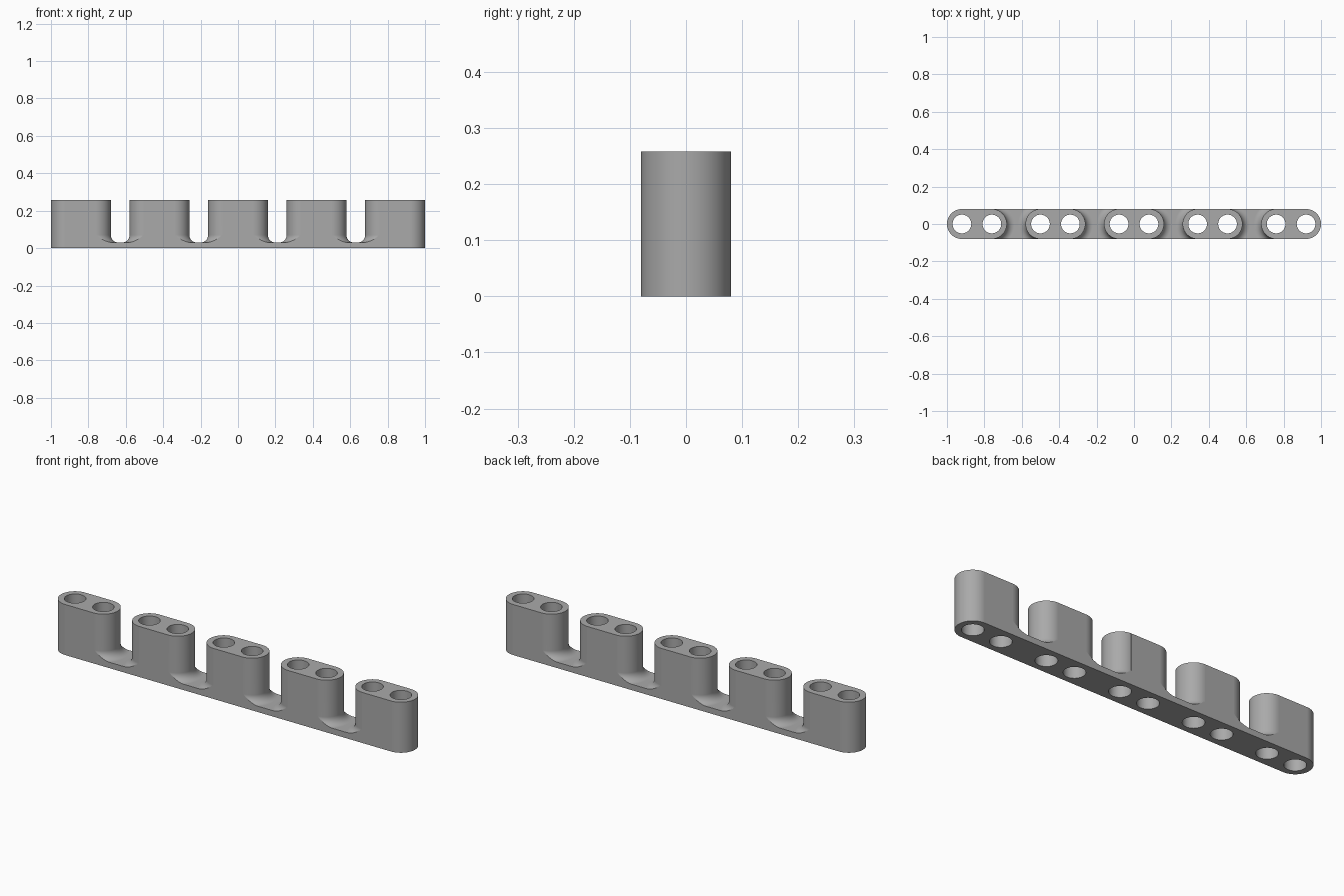
import bpy, bmesh
from math import cos, sin, pi, radians

cube = bpy.data.objects.get("Cube")
if cube:
    bpy.data.objects.remove(cube)

RADIUS = 0.08      # half width of the strip and radius of post ends
HEIGHT = 0.258
BASE = 0.03        # thickness of the connecting strip
FILLET = 0.04
PITCH = 0.42       # distance between posts
HOLE = 0.05
HOLE_X = 0.08      # hole offset from post centre
POSTS = [PITCH * i for i in range(-2, 3)]


def arc(cx, r, start, end, steps):
    angles = [radians(start + (end - start) * i / steps) for i in range(steps + 1)]
    return [(cx + r * cos(a), r * sin(a)) for a in angles]


def loft(bm, levels):
    """Closed solid through (outline, z) levels."""
    rings = [[bm.verts.new((x, y, z)) for x, y in pts] for pts, z in levels]
    for low, high in zip(rings, rings[1:]):
        for i in range(len(low)):
            bm.faces.new((low[i - 1], low[i], high[i], high[i - 1]))
    bm.faces.new(rings[0][::-1])
    bm.faces.new(rings[-1])


def make_object(name, bm):
    bmesh.ops.recalc_face_normals(bm, faces=bm.faces)
    mesh = bpy.data.meshes.new(name)
    bm.to_mesh(mesh)
    bm.free()
    obj = bpy.data.objects.new(name, mesh)
    bpy.context.collection.objects.link(obj)
    return obj


grey = bpy.data.materials.new("plain grey")
grey.use_nodes = True
colour = (0.4, 0.4, 0.4, 1)
grey.diffuse_color = colour
grey.node_tree.nodes["Principled BSDF"].inputs["Base Color"].default_value = colour

# Full-height block with rounded ends
bm = bmesh.new()
end = 1 - RADIUS
outline = arc(end, RADIUS, -90, 90, 32) + arc(-end, RADIUS, 90, 270, 32)
loft(bm, [(outline, 0), (outline, HEIGHT)])
strip = make_object("connector_strip", bm)
strip.data.materials.append(grey)

# Cutters: filleted gaps between posts, and paired through holes
bm = bmesh.new()
half = PITCH / 2 - HOLE_X
for left in POSTS[:-1]:
    mid = left + PITCH / 2
    levels = []
    for i in range(11):
        a = pi / 2 * i / 10
        r = RADIUS + FILLET * (1 - sin(a))
        levels.append((r, BASE + FILLET * (1 - cos(a))))
    levels.append((RADIUS, HEIGHT + 0.05))
    rings = []
    for r, z in levels:
        a = arc(mid - half, r, -88, 88, 44)
        b = arc(mid + half, r, 92, 268, 44)
        wide = 2 * RADIUS
        ring = [(a[0][0], -wide)] + a + [(a[-1][0], wide)]
        ring += [(b[0][0], wide)] + b + [(b[-1][0], -wide)]
        rings.append((ring, z))
    loft(bm, rings)
for post in POSTS:
    for side in (-1, 1):
        circle = arc(post + side * HOLE_X, HOLE, 0, 360, 48)[:-1]
        loft(bm, [(circle, -0.05), (circle, HEIGHT + 0.05)])
cutter = make_object("gap_and_hole_cutter", bm)
cutter.data.materials.append(grey)
cutter.hide_render = True

# Cut, then shade smooth with crisp rims
bpy.ops.object.select_all(action='DESELECT')
bpy.context.view_layer.objects.active = strip
strip.select_set(True)
cut = strip.modifiers.new("cut", 'BOOLEAN')
cut.operation = 'DIFFERENCE'
cut.solver = 'EXACT'
cut.object = cutter
bpy.ops.object.modifier_apply(modifier=cut.name)
bpy.data.objects.remove(cutter)
bpy.ops.object.shade_smooth_by_angle(angle=radians(30))
normals = strip.modifiers.new("even normals", 'WEIGHTED_NORMAL')
normals.keep_sharp = True
